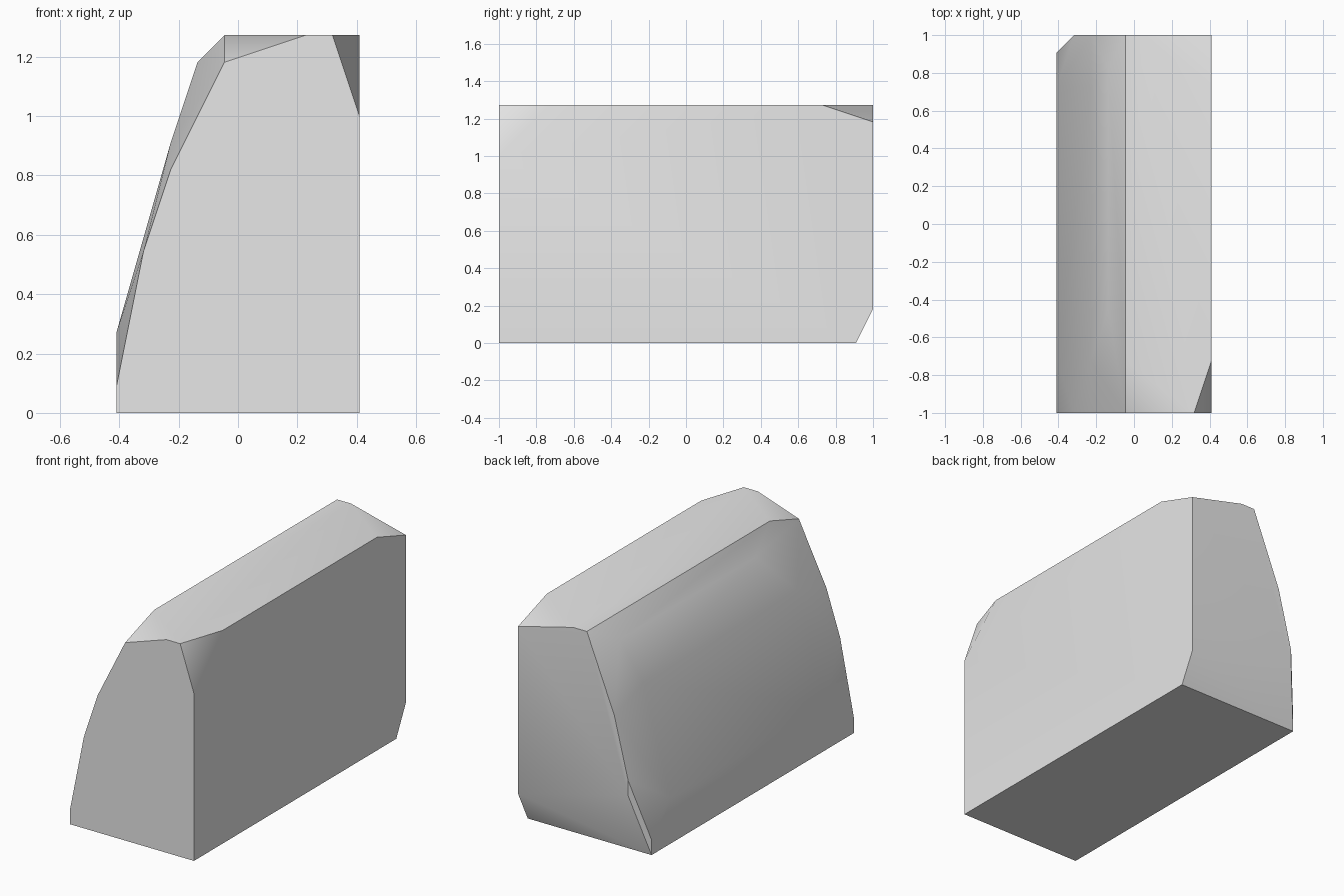
import bpy
import bmesh
from mathutils import Vector

cube = bpy.data.objects.get("Cube")
if cube:
    bpy.data.objects.remove(cube, do_unlink=True)

UNIT = 1 / 11            # the block sits on a grid of eleven steps per unit
WIDTH, LENGTH, HEIGHT = 9, 22, 14


def section(y, outline):
    """Grid points (x, z) placed at depth y."""
    return [Vector((x - WIDTH / 2, y - LENGTH / 2, z)) * UNIT for x, z in outline]


corners = []
# Front face: curved slope on the right, cut corner at top left
corners += section(0, [(0, 0), (9, 0), (9, 11), (8, HEIGHT), (7, HEIGHT),
                       (4, 13), (2, 9), (1, 6), (0, 1)])
# Full body section behind the front bevels
corners += section(3, [(9, HEIGHT), (4, HEIGHT), (2, 10), (0, 3)])
# Shoulder ridge
for depth in (6, 20):
    corners += section(depth, [(3, 13)])
# Full body section ahead of the back bevels
corners += section(19, [(9, HEIGHT), (2, 10), (0, 3)])
# Back foot, under the lower back chamfer
corners += section(21, [(0, 0), (9, 0), (0, 1)])
# Back face
corners += section(LENGTH, [(9, 2), (9, 13), (5, HEIGHT), (4, HEIGHT),
                            (2, 9), (1, 5), (1, 4)])

# Wrap the sections in one faceted solid
bm = bmesh.new()
for corner in corners:
    bm.verts.new(corner)
hull = bmesh.ops.convex_hull(bm, input=bm.verts[:])
loose = {v for v in hull["geom_interior"] + hull["geom_unused"]
         if isinstance(v, bmesh.types.BMVert)}
bmesh.ops.delete(bm, geom=list(loose), context="VERTS")
bmesh.ops.dissolve_limit(bm, angle_limit=0.01, verts=bm.verts[:], edges=bm.edges[:])
bmesh.ops.recalc_face_normals(bm, faces=bm.faces[:])
mesh = bpy.data.meshes.new("chamfered_block")
bm.to_mesh(mesh)
bm.free()

block = bpy.data.objects.new("chamfered_block", mesh)
bpy.context.collection.objects.link(block)

# Plain grey surface
grey = bpy.data.materials.new("light_grey")
grey.use_nodes = True
grey.diffuse_color = (0.8, 0.8, 0.8, 1)
shader = next(n for n in grey.node_tree.nodes if n.type == "BSDF_PRINCIPLED")
shader.inputs["Base Color"].default_value = grey.diffuse_color
mesh.materials.append(grey)

# Soft shading with crisp main edges
bpy.ops.object.select_all(action="DESELECT")
block.select_set(True)
bpy.context.view_layer.objects.active = block
bpy.ops.object.shade_smooth_by_angle(angle=0.52)
